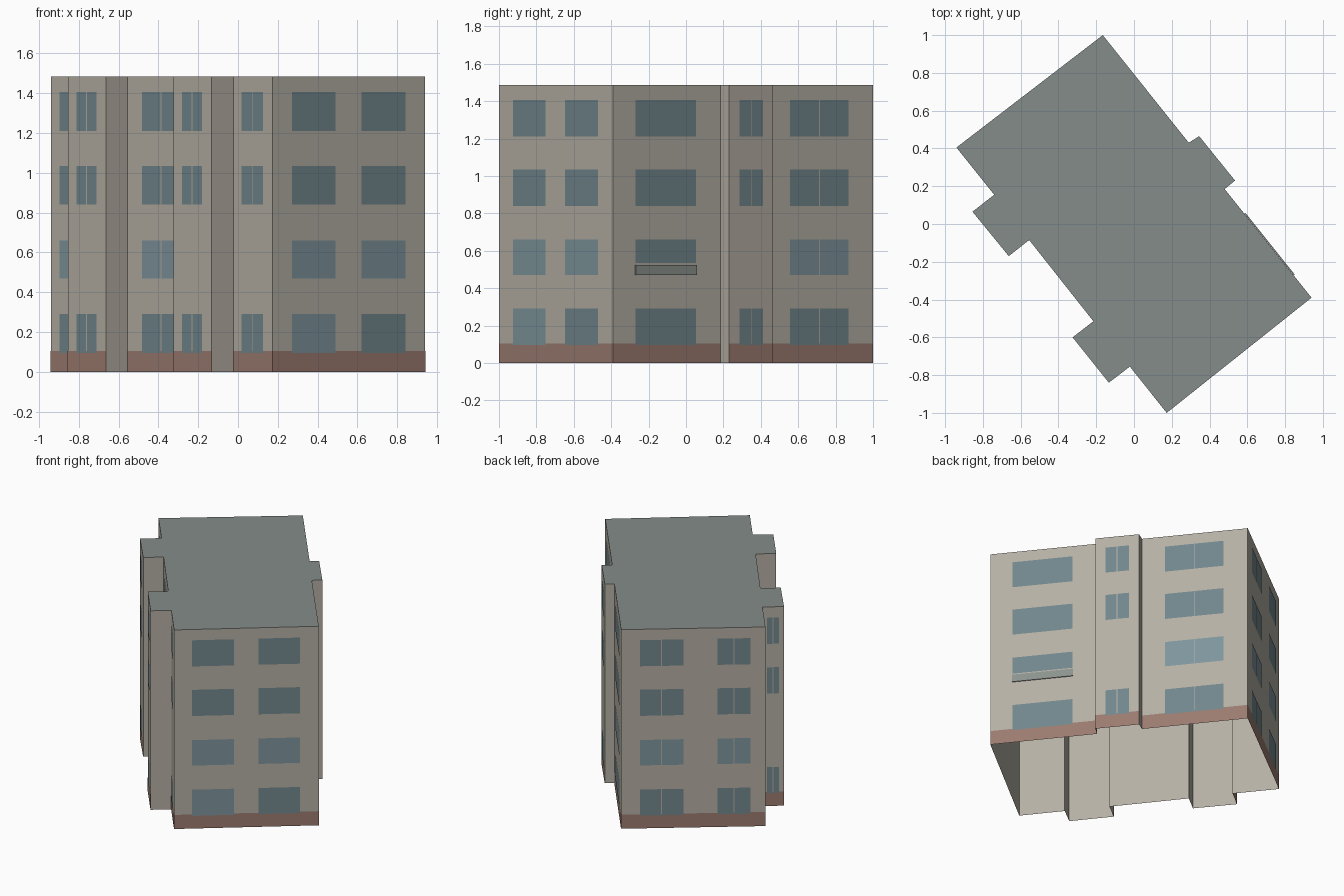
import bpy, bmesh
from mathutils import Vector

if "Cube" in bpy.data.objects:
    bpy.data.objects.remove(bpy.data.objects["Cube"])

H = 1.485
# footprint corners, counter-clockwise seen from above
PLAN = [(-0.165, 1.0), (-0.94, 0.405), (-0.74, 0.155), (-0.855, 0.065),
        (-0.663, -0.17), (-0.555, -0.085), (-0.215, -0.515), (-0.325, -0.6),
        (-0.133, -0.84), (-0.022, -0.755), (0.173, -1.0), (0.94, -0.39),
        (0.48, 0.185), (0.535, 0.23), (0.345, 0.465), (0.29, 0.43)]
FLOORS = [(0.095, 0.29), (0.47, 0.66), (0.84, 1.035), (1.21, 1.405)]
ALL, NO_SECOND = (0, 1, 2, 3), (0, 2, 3)
# wall index: (window spans along wall, split in two panes, floors)
WINDOWS = {
    0: ([(0.13, 0.43), (0.667, 0.896)], True, ALL),
    1: ([(0.225, 0.775)], True, ALL),
    2: ([(0.2, 0.76)], True, NO_SECOND),
    3: ([(0.24, 0.76)], True, NO_SECOND),
    5: ([(0.22, 0.78)], True, ALL),
    7: ([(0.24, 0.76)], True, NO_SECOND),
    9: ([(0.21, 0.77)], True, NO_SECOND),
    10: ([(0.125, 0.412), (0.583, 0.87)], False, ALL),
    11: ([(0.207, 0.767)], False, ALL),
    13: ([(0.234, 0.766)], True, NO_SECOND),
    15: ([(0.22, 0.77)], True, ALL),
}


def material(name, rgb):
    m = bpy.data.materials.new(name)
    m.diffuse_color = (*rgb, 1)
    m.use_nodes = True
    m.node_tree.nodes["Principled BSDF"].inputs["Base Color"].default_value = m.diffuse_color
    return m


def make(name, bm, mat):
    me = bpy.data.meshes.new(name)
    bm.to_mesh(me)
    bm.free()
    me.materials.append(mat)
    ob = bpy.data.objects.new(name, me)
    bpy.context.collection.objects.link(ob)
    return ob


def wall_quad(bm, i, s0, s1, z0, z1, off=0.0):
    """Upright panel on wall i, between distances s0 and s1 along it."""
    a, b = (Vector((*PLAN[k % len(PLAN)], 0)) for k in (i, i + 1))
    d = (b - a).normalized()
    n = d.cross(Vector((0, 0, 1)))
    pts = [(s0, z0), (s1, z0), (s1, z1), (s0, z1)]
    return bm.faces.new([bm.verts.new(a + d * s + n * off + Vector((0, 0, z)))
                         for s, z in pts])


def length(i):
    return (Vector(PLAN[(i + 1) % len(PLAN)]) - Vector(PLAN[i])).length


wall_mat = material("wall_render", (0.46, 0.43, 0.37))
brown = material("base_brown", (0.33, 0.20, 0.16))
glass = material("glass", (0.165, 0.24, 0.265))
glass_light = material("glass_light", (0.21, 0.30, 0.335))
roof_mat = material("roof_grey", (0.23, 0.265, 0.255))
rail_mat = material("rail_grey", (0.26, 0.29, 0.27))

# outer walls, open underneath
bm = bmesh.new()
for i in range(len(PLAN)):
    wall_quad(bm, i, 0, length(i), 0, H)
bmesh.ops.remove_doubles(bm, verts=bm.verts, dist=1e-5)
make("walls", bm, wall_mat)

# flat roof
bm = bmesh.new()
bm.faces.new([bm.verts.new((x, y, H)) for x, y in PLAN])
make("roof", bm, roof_mat)

# brown base band on the window-bearing walls
bm = bmesh.new()
for i in WINDOWS:
    wall_quad(bm, i, 0, length(i), 0, 0.105, 0.001)
make("base_band", bm, brown)

# window panes, the lighter ones mostly on the second floor
dark, light = bmesh.new(), bmesh.new()
for i, (spans, split, floors) in WINDOWS.items():
    L = length(i)
    for k, (t0, t1) in enumerate(spans):
        s0, s1 = t0 * L, t1 * L
        mid = (s0 + s1) / 2
        panes = [(s0, mid - 0.003), (mid + 0.003, s1)] if split else [(s0, s1)]
        for f in floors:
            z0, z1 = FLOORS[f]
            if i == 11 and f == 1:
                z0 = 0.535
            is_light = (f == 1 and i != 11) or (i == 10 and f == 0 and k == 0)
            for p in panes:
                wall_quad(light if is_light else dark, i, *p, z0, z1, 0.002)
make("windows", dark, glass)
make("windows_light", light, glass_light)

# shallow balcony panel below the second-floor window
bm = bmesh.new()
L = length(11)
face = wall_quad(bm, 11, 0.205 * L, 0.773 * L, 0.47, 0.525, 0.007)
n = face.normal if face.normal.length else None
face.normal_update()
back = face.normal * -0.006
new = bmesh.ops.extrude_face_region(bm, geom=[face], use_keep_orig=True)
bmesh.ops.translate(bm, vec=back,
                    verts=[g for g in new["geom"] if isinstance(g, bmesh.types.BMVert)])
bmesh.ops.recalc_face_normals(bm, faces=bm.faces)
make("balcony_panel", bm, rail_mat)
